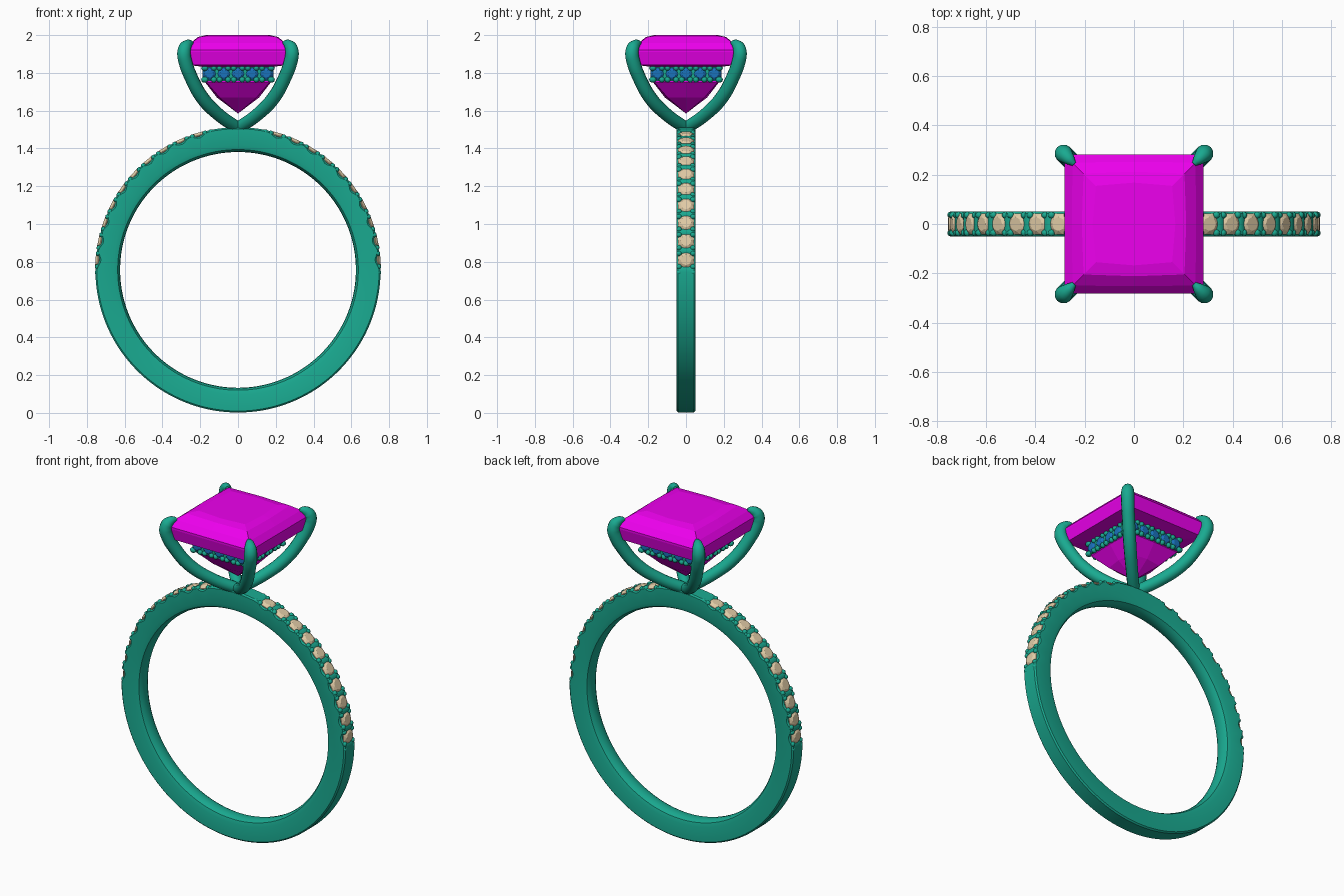
import bpy, bmesh, math
from mathutils import Matrix, Vector

if "Cube" in bpy.data.objects:
    bpy.data.objects.remove(bpy.data.objects["Cube"])

CZ, R, R_IN, HW = 0.757, 0.755, 0.624, 0.05   # ring centre, radii, half width
FIRST, STEP, COUNT = 4.0, 7.75, 10            # shank stone angles (degrees)


def material(name, rgb):
    m = bpy.data.materials.new(name)
    m.diffuse_color = (*rgb, 1)
    m.use_nodes = True
    m.node_tree.nodes["Principled BSDF"].inputs["Base Color"].default_value = m.diffuse_color
    return m


METAL = material("teal_metal", (0.01, 0.40, 0.28))
MAGENTA = material("magenta_gem", (0.85, 0.0, 0.85))
BLUE = material("blue_gem", (0.01, 0.17, 0.50))
TAN = material("tan_gem", (0.75, 0.60, 0.38))


def finish(bm, name, mat, smooth=None):
    bmesh.ops.recalc_face_normals(bm, faces=bm.faces[:])
    me = bpy.data.meshes.new(name)
    bm.to_mesh(me)
    bm.free()
    ob = bpy.data.objects.new(name, me)
    bpy.context.collection.objects.link(ob)
    me.materials.append(mat)
    if smooth:
        bpy.ops.object.select_all(action='DESELECT')
        ob.select_set(True)
        bpy.context.view_layer.objects.active = ob
        bpy.ops.object.shade_smooth_by_angle(angle=math.radians(smooth))
    return ob


def bridge(bm, a, b):
    for i in range(len(a)):
        j = (i + 1) % len(a)
        bm.faces.new((a[i], a[j], b[j], b[i]))


def add_bead(bm, pos, r):
    bmesh.ops.create_icosphere(bm, subdivisions=2, radius=r,
                               matrix=Matrix.Translation(pos))


def add_brilliant(bm, mat, r):
    """Small round faceted stone whose table points along local +z."""
    rings = []
    for rad, z, off in ((0.6 * r, 0.28 * r, 0.5), (r, 0, 0), (r, -0.08 * r, 0)):
        rings.append([bm.verts.new(mat @ Vector((
            rad * math.cos((i + off) * math.pi / 4),
            rad * math.sin((i + off) * math.pi / 4), z))) for i in range(8)])
    top, gir, low = rings
    tip = bm.verts.new(mat @ Vector((0, 0, -0.8 * r)))
    bm.faces.new(top)
    bridge(bm, gir, low)
    for i in range(8):
        j = (i + 1) % 8
        bm.faces.new((top[i], gir[i], gir[j]))
        bm.faces.new((top[i], gir[j], top[j]))
        bm.faces.new((low[i], low[j], tip))


# Shank: profile swept round the finger, scalloped at every stone
bm = bmesh.new()
loops = []
N = 360
last = FIRST + STEP * (COUNT - 0.5)
for k in range(N):
    a = k * 360 / N
    side = a if a <= 90 else 180 - a            # height angle, same on both sides
    cut = 0
    if FIRST - STEP / 2 < side < last:
        wave = math.cos(math.radians((side - FIRST) / STEP * 360))
        cut = 0.011 + 0.009 * wave
    Ro = R - cut
    half = [(HW, Ro - 0.008), (HW, 0.66), (0.043, 0.637), (0.026, 0.627)]
    prof = ([(0.042, Ro)] + half + [(0, R_IN)]
            + [(-y, r) for y, r in reversed(half)] + [(-0.042, Ro)])
    c, s = math.cos(math.radians(a)), math.sin(math.radians(a))
    loops.append([bm.verts.new((r * c, y, CZ + r * s)) for y, r in prof])
for k in range(N):
    bridge(bm, loops[k], loops[(k + 1) % N])
finish(bm, "shank", METAL, 40)

# Shank stones and their paired beads on both shoulders
stones, beads = bmesh.new(), bmesh.new()
for sx in (1, -1):
    def on_ring(deg, r, y):
        t = math.radians(deg)
        return Vector((sx * r * math.cos(t), y, CZ + r * math.sin(t)))
    for i in range(COUNT):
        deg = FIRST + i * STEP
        m = (Matrix.Translation(on_ring(deg, R - 0.012, 0))
             @ Matrix.Rotation(sx * math.radians(90 - deg), 4, 'Y')
             @ Matrix.Rotation(math.pi / 8, 4, 'Z'))
        add_brilliant(stones, m, 0.047)
    for i in range(COUNT + 1):
        for d in (-1.15, 1.15):
            for y in (-0.036, 0.036):
                add_bead(beads, on_ring(FIRST + (i - 0.5) * STEP + d, R - 0.011, y), 0.0145)
finish(stones, "shank_stones", TAN)
finish(beads, "shank_beads", METAL, 60)

# Centre stone: square loops (z, corner, mid-side) from table down to the culet
bm = bmesh.new()
loops = []
for z, c, m in ((2.0, 0.155, 0.168), (1.99, 0.205, 0.212), (1.957, 0.25, 0.252),
                (1.922, 0.282, 0.282), (1.91, 0.282, 0.282), (1.843, 0.268, 0.268),
                (1.83, 0.172, 0.172), (1.75, 0.168, 0.174), (1.67, 0.098, 0.112)):
    pts = [(c, c), (0, m), (-c, c), (-m, 0), (-c, -c), (0, -m), (c, -c), (m, 0)]
    loops.append([bm.verts.new((x, y, z)) for x, y in pts])
bm.faces.new(loops[0])
for a, b in zip(loops, loops[1:]):
    bridge(bm, a, b)
culet = bm.verts.new((0, 0, 1.585))
for i in range(8):
    bm.faces.new((loops[-1][i], loops[-1][(i + 1) % 8], culet))
finish(bm, "centre_stone", MAGENTA)

# Gallery rail: square frame under the centre stone
bm = bmesh.new()
frame = []
for h, z in ((0.18, 1.832), (0.18, 1.757), (0.15, 1.757), (0.15, 1.832)):
    frame.append([bm.verts.new((x * h, y * h, z))
                  for x, y in ((1, 1), (-1, 1), (-1, -1), (1, -1))])
for i in range(4):
    bridge(bm, frame[i], frame[(i + 1) % 4])
finish(bm, "gallery_rail", METAL)

# Gallery stones and beads, five stones on each side
stones, beads = bmesh.new(), bmesh.new()
for q in range(4):
    rot = Matrix.Rotation(q * math.pi / 2, 4, 'Z')
    for i in range(-2, 3):
        m = (rot @ Matrix.Translation((i * 0.075, -0.18, 1.795))
             @ Matrix.Rotation(math.pi / 2, 4, 'X'))
        add_brilliant(stones, m, 0.033)
    for i in range(6):
        for d in (-0.015, 0.015):
            x = max(-0.178, min(0.178, (i - 2.5) * 0.075 + d))
            for z in (1.764, 1.826):
                add_bead(beads, rot @ Vector((x, -0.18, z)), 0.0155)
finish(stones, "gallery_stones", BLUE)
finish(beads, "gallery_beads", METAL, 60)

# Claw prongs: one tapered curve to a corner, repeated four times
path = ((0, 1.508, 0.033), (0.10, 1.577, 0.034), (0.19, 1.67, 0.036),
        (0.252, 1.785, 0.036), (0.279, 1.86, 0.037), (0.286, 1.905, 0.037),
        (0.279, 1.935, 0.034), (0.262, 1.954, 0.024), (0.243, 1.960, 0.010))
for q in range(4):
    cu = bpy.data.curves.new("prong_%d" % (q + 1), 'CURVE')
    cu.dimensions = '3D'
    cu.bevel_depth = 1.0
    cu.bevel_resolution = 4
    cu.resolution_u = 6
    cu.use_fill_caps = True
    sp = cu.splines.new('BEZIER')
    sp.bezier_points.add(len(path) - 1)
    rot = Matrix.Rotation(q * math.pi / 2, 3, 'Z')
    for bp, (d, z, r) in zip(sp.bezier_points, path):
        bp.co = rot @ Vector((d, d, z))
        bp.radius = r
        bp.handle_left_type = bp.handle_right_type = 'AUTO'
    cu.materials.append(METAL)
    ob = bpy.data.objects.new(cu.name, cu)
    bpy.context.collection.objects.link(ob)
    bpy.ops.object.select_all(action='DESELECT')
    ob.select_set(True)
    bpy.context.view_layer.objects.active = ob
    bpy.ops.object.convert(target='MESH')
    bpy.ops.object.shade_smooth_by_angle(angle=math.radians(50))
